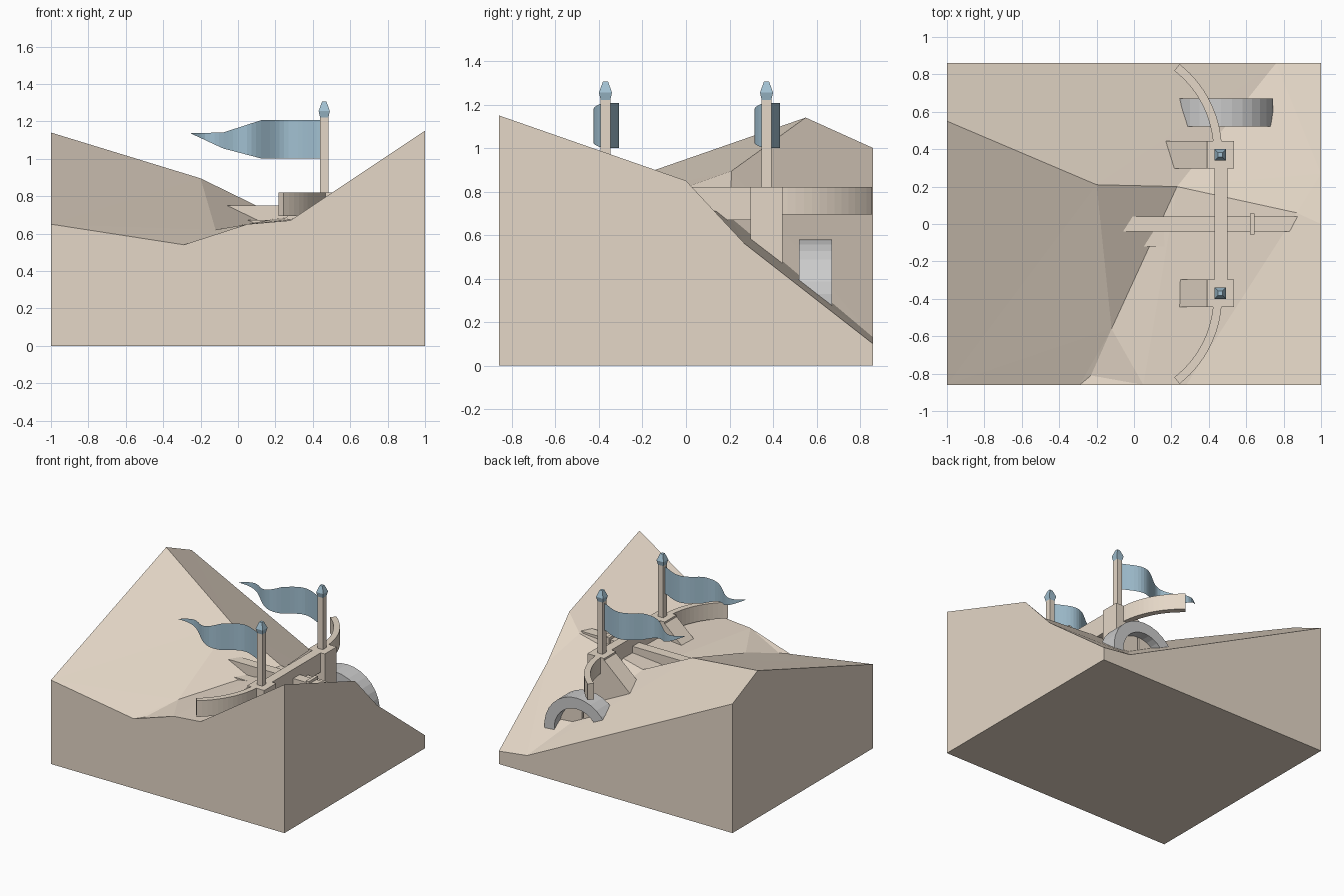
import bpy, bmesh, math

if "Cube" in bpy.data.objects:
    bpy.data.objects.remove(bpy.data.objects["Cube"])


def material(name, color):
    m = bpy.data.materials.new(name)
    m.diffuse_color = (*color, 1)
    m.use_nodes = True
    m.node_tree.nodes["Principled BSDF"].inputs["Base Color"].default_value = m.diffuse_color
    return m


TAN = material("sandstone", (0.78, 0.68, 0.57))
BLUE = material("blue_cloth", (0.36, 0.53, 0.64))


def finish(bm, name, mat=None, recalc=True):
    if recalc:
        bmesh.ops.recalc_face_normals(bm, faces=bm.faces)
    me = bpy.data.meshes.new(name)
    bm.to_mesh(me)
    bm.free()
    ob = bpy.data.objects.new(name, me)
    if mat:
        me.materials.append(mat)
    bpy.context.collection.objects.link(ob)
    return ob


def prism(name, profile, offset, mat=None):
    """Extrude a closed planar 3D outline by an offset vector."""
    bm = bmesh.new()
    f = bm.faces.new([bm.verts.new(p) for p in profile])
    r = bmesh.ops.extrude_face_region(bm, geom=[f], use_keep_orig=True)
    vs = [g for g in r["geom"] if isinstance(g, bmesh.types.BMVert)]
    bmesh.ops.translate(bm, verts=vs, vec=offset)
    return finish(bm, name, mat)


def box(name, x0, x1, y0, y1, z0, z1, mat=TAN):
    base = [(x0, y0, z0), (x1, y0, z0), (x1, y1, z0), (x0, y1, z0)]
    return prism(name, base, (0, 0, z1 - z0), mat)


def arc(cx, cz, r, a0, a1, n):
    return [(cx + r * math.cos(math.radians(a0 + (a1 - a0) * i / n)),
             cz + r * math.sin(math.radians(a0 + (a1 - a0) * i / n))) for i in range(n + 1)]


# Mountain pass: faceted top surface extruded down to a flat base
points = [(-1, -.86, .65), (-.29, -.86, .54), (.05, -.86, .65), (.28, -.86, .67),
          (1, -.86, 1.15), (1, 0, .85), (1, .27, .56), (1, .86, .10),
          (.76, .86, .13), (-1, .86, 1.0), (-1, .55, 1.14), (-.2, .21, .895),
          (.23, .2, .685), (.87, .06, .74), (-.12, -.56, .62), (-.23, -.81, .55)]
facets = [(0, 1, 15, 14, 11, 10), (1, 2, 15), (2, 14, 15), (14, 12, 11), (2, 12, 14),
          (2, 3, 13, 12), (3, 4, 5, 13), (5, 6, 13), (6, 7, 8, 12, 13), (8, 9, 10, 11, 12)]
bm = bmesh.new()
vs = [bm.verts.new(p) for p in points]
for f in facets:
    bm.faces.new([vs[i] for i in f])
rim = [e for e in bm.edges if e.is_boundary]
r = bmesh.ops.extrude_edge_only(bm, edges=rim)
for g in r["geom"]:
    if isinstance(g, bmesh.types.BMVert):
        g.co.z = 0
bmesh.ops.holes_fill(bm, edges=[e for e in bm.edges if e.is_boundary], sides=0)
bmesh.ops.triangulate(bm, faces=[f for f in bm.faces if len(f.verts) > 4])
finish(bm, "mountain", TAN)

# Straight rampart and the road passing under it
box("rampart", .43, .50, -.32, .32, .67, .82)
box("road", -.2, .9, -.04, .04, .6, .75)
box("road_base", 0, .4, -.12, .04, .58, .672)
box("road_gate_bar", .62, .645, -.055, .055, .65, .77)

# Towers, ramps, curved walls, poles and flags on both sides
for s, side in ((-1, "front"), (1, "back")):
    y = .37 * s
    box(side + "_tower", .39, .535, y - .073, y + .073, .4, .82)
    prism(side + "_ramp", [(.4, y - .073, .815), (.1, y - .073, .545), (.4, y - .073, .5)],
          (0, .146, 0), TAN)
    # curved wall
    outer = arc(-.12, .39, .59, 0, 52, 14)
    inner = arc(-.12, .39, .545, 52, 0, 14)
    prism(side + "_curved_wall", [(px, py * s, .695) for px, py in outer + inner],
          (0, 0, .125), TAN)
    # pole and finial
    box(side + "_pole", .439, .483, y - .022, y + .022, .78, 1.225)
    bm = bmesh.new()
    rings = []
    for h, z in ((.022, 1.22), (.03, 1.255), (.012, 1.305)):
        rings.append([bm.verts.new((.461 + a * h, y + b * h, z))
                      for a, b in ((-1, -1), (1, -1), (1, 1), (-1, 1))])
    for lo, hi in zip(rings, rings[1:]):
        for i in range(4):
            bm.faces.new((lo[i], lo[i - 1], hi[i - 1], hi[i]))
    bm.faces.new(rings[0])
    bm.faces.new(rings[-1])
    finish(bm, side + "_finial", BLUE)
    # waving pennant
    bm = bmesh.new()
    n, prev = 28, None
    for i in range(n + 1):
        u = i / n
        x = .445 - .695 * u
        wy = y + (.068 - .022 * u) * math.sin(3 * math.pi * u ** 1.3)
        if x > .13:
            top, bot = 1.208, 1.0
        elif x > -.08:
            t = (.13 - x) / .21
            top, bot = 1.208 - .068 * t, 1.0 + .055 * t
        else:
            t = (-.08 - x) / .17
            top, bot = 1.14 - .003 * t, 1.055 + .079 * t
        pair = (bm.verts.new((x, wy, top)), bm.verts.new((x, wy, bot)))
        if prev:
            bm.faces.new((prev[0], pair[0], pair[1], prev[1]))
        prev = pair
    finish(bm, side + "_flag", BLUE)

# Gate arch on the back slope, with a double door inside
ring = arc(.465, .30, .28, -30, 210, 20) + arc(.465, .30, .195, 210, -30, 20)
prism("gate_arch", [(x, .52, z) for x, z in ring], (0, .15, 0))
for s, side in ((-1, "left"), (1, "right")):
    leaf = [(.465 + s * .004, .08), (.465 + s * .195, .08)]
    leaf += [(.465 + s * (x - .465), z) for x, z in arc(.465, .30, .195, 0, 88, 8)]
    prism(side + "_gate_door", [(x, .55, z) for x, z in leaf], (0, .05, 0), TAN)
